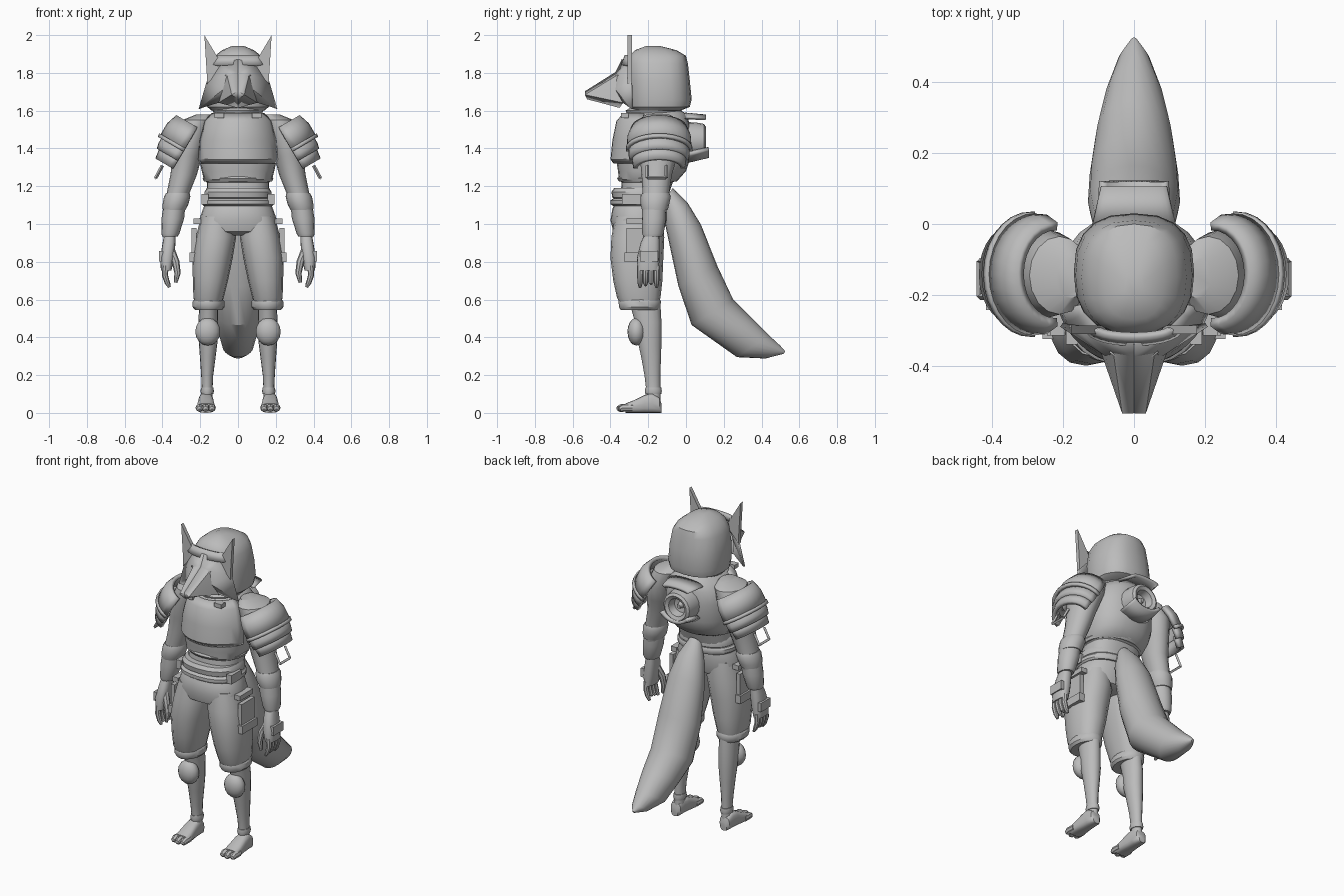
import bpy, bmesh, math
from mathutils import Vector as V

grey = bpy.data.materials.new("plain grey")
grey.diffuse_color = (0.5, 0.5, 0.5, 1)


def make(name, verts, faces, mirror=False, thick=0, angle=35):
    """Mesh object with optional thickness and left/right mirroring."""
    me = bpy.data.meshes.new(name)
    me.from_pydata([tuple(v) for v in verts], [], faces)
    bm = bmesh.new()
    bm.from_mesh(me)
    bmesh.ops.recalc_face_normals(bm, faces=bm.faces)
    bm.to_mesh(me)
    bm.free()
    me.materials.append(grey)
    ob = bpy.data.objects.new(name, me)
    bpy.context.collection.objects.link(ob)
    bpy.context.view_layer.objects.active = ob
    ob.select_set(True)
    bpy.ops.object.shade_smooth_by_angle(angle=math.radians(angle))
    ob.select_set(False)
    if thick:
        m = ob.modifiers.new("thickness", 'SOLIDIFY')
        m.thickness, m.offset = thick, 0
    if mirror:
        ob.modifiers.new("mirror", 'MIRROR')
    return ob


def loft(name, rings, mirror=False, n=16, p=2.0, caps=True):
    """Skin superellipse rings given as (centre, u, v)."""
    vs, fs = [], []
    for c, u, v in rings:
        for i in range(n):
            a = 2 * math.pi * i / n
            co, si = math.cos(a), math.sin(a)
            vs.append(V(c) + V(u) * math.copysign(abs(co) ** (2 / p), co)
                      + V(v) * math.copysign(abs(si) ** (2 / p), si))
    for k in range(len(rings) - 1):
        for i in range(n):
            j = (i + 1) % n
            fs.append((k * n + i, k * n + j, k * n + n + j, k * n + n + i))
    if caps:
        fs += [tuple(range(n)), tuple(range(len(vs) - n, len(vs)))]
    return make(name, vs, fs, mirror)


def body(name, rows, **kw):
    """Centred level rings from rows (z, half width, y front, y back)."""
    return loft(name, [((0, (f + b) / 2, z), (w, 0, 0), (0, (b - f) / 2, 0)) for z, w, f, b in rows], **kw)


def limb(name, rows, **kw):
    """Mirrored level rings from rows (x, y, z, rx, ry)."""
    return loft(name, [((x, y, z), (rx, 0, 0), (0, ry, 0)) for x, y, z, rx, ry in rows], mirror=True, **kw)


def tube(name, pts, radii, mirror=True, n=8):
    rings = []
    for i, q in enumerate(pts):
        t = (V(pts[min(i + 1, len(pts) - 1)]) - V(pts[max(i - 1, 0)])).normalized()
        u = t.cross(V((0, 1, 0)) if abs(t.y) < 0.8 else V((1, 0, 0))).normalized()
        rings.append((q, u * radii[i], t.cross(u) * radii[i]))
    return loft(name, rings, mirror, n)


def shell(name, rows, o, u, v, d, a0, a1, thick, mirror=False, n=14):
    """Curved plate: arcs of rows (t along d, radius u, radius v)."""
    vs, fs = [], []
    for t, ru, rv in rows:
        for i in range(n + 1):
            a = math.radians(a0 + (a1 - a0) * i / n)
            vs.append(V(o) + V(d) * t + V(u) * ru * math.cos(a) + V(v) * rv * math.sin(a))
    m = n + 1
    for k in range(len(rows) - 1):
        fs += [(k * m + i, k * m + i + 1, k * m + m + i + 1, k * m + m + i) for i in range(n)]
    return make(name, vs, fs, mirror, thick)


def prism(name, pts, y0, y1, mirror=True):
    """Outline in x, z pushed from y0 to y1."""
    n = len(pts)
    vs = [(x, y, z) for y in (y0, y1) for x, z in pts]
    fs = [tuple(range(n)), tuple(range(n, 2 * n))]
    fs += [(i, (i + 1) % n, n + (i + 1) % n, n + i) for i in range(n)]
    return make(name, vs, fs, mirror)


def box(name, c, s, mirror=True):
    x, y, z = c
    a, b, h = s[0] / 2, s[1] / 2, s[2] / 2
    return prism(name, [(x - a, z - h), (x + a, z - h), (x + a, z + h), (x - a, z + h)], y - b, y + b, mirror)


# Hood
body("hood", [(1.60, .14, -.28, -.03), (1.62, .163, -.30, .02), (1.66, .17, -.305, .03), (1.76, .165, -.31, .02),
              (1.85, .148, -.31, .01), (1.89, .122, -.30, 0), (1.92, .085, -.27, -.05), (1.943, .03, -.21, -.14)],
     n=20, p=2.5)
shell("hood_brow", [(0, .04, .13), (.05, .02, .10)], (0, -.295, 1.84), (0, -1, 0), (1, 0, 0), (0, 0, 1), -90, 90, .02)

# Fox mask: faceted half, mirrored
half = [(0, -.53, 1.70), (.03, -.53, 1.685), (0, -.52, 1.665), (0, -.37, 1.80), (.055, -.36, 1.785),
        (0, -.335, 1.87), (.085, -.31, 1.84), (.16, -.29, 1.76), (.205, -.285, 1.61), (.10, -.33, 1.645),
        (0, -.35, 1.62), (.075, -.37, 1.71)]
make("fox_mask", half, [(0, 1, 4, 3), (3, 4, 6, 5), (4, 11, 7, 6), (1, 11, 4), (11, 8, 7), (11, 9, 8),
                        (1, 2, 10, 9), (1, 9, 11), (0, 1, 2)], True, .012, 20)
prism("fox_ear", [(.08, 1.835), (.165, 1.74), (.165, 1.79), (.178, 2.0)], -.31, -.287)
make("eye_slit", [(.028, -.391, 1.765), (.045, -.381, 1.765), (.068, -.36, 1.788), (.05, -.372, 1.785)],
     [(0, 1, 2, 3)], True, .006)

# Torso, chest plate, collar and belts
body("torso", [(1.62, .075, -.27, -.06), (1.585, .13, -.32, 0), (1.53, .19, -.35, .02), (1.45, .205, -.365, .025),
               (1.34, .205, -.37, .02), (1.28, .192, -.36, .0), (1.235, .18, -.355, -.04), (1.22, .165, -.34, -.07),
               (1.13, .165, -.35, -.10)], n=24, p=2.4)
shell("chest_plate", [(1.58, .15, .14), (1.54, .185, .18), (1.44, .205, .205), (1.345, .215, .215), (1.325, .20, .205)],
      (0, -.175, 0), (0, -1, 0), (1, 0, 0), (0, 0, 1), -72, 72, .02)
body("neck_scarf", [(1.57, .12, -.31, -.03), (1.60, .135, -.32, -.02), (1.625, .10, -.28, -.05)])
box("collar_tab", (.10, -.325, 1.575), (.05, .04, .025))
body("jacket_hem", [(1.255, .18, -.355, -.03), (1.24, .187, -.365, -.035), (1.225, .18, -.355, -.05)], n=24)
body("waist_wrap", [(1.19, .165, -.38, -.10), (1.17, .178, -.395, -.09), (1.14, .178, -.39, -.09),
                    (1.13, .165, -.37, -.10)], n=24, p=2.4)
body("belt", [(1.135, .18, -.385, -.09), (1.125, .19, -.40, -.085), (1.105, .19, -.40, -.085),
              (1.095, .18, -.385, -.09)], n=24, p=2.4)
box("belt_pouch", (.175, -.29, 1.13), (.035, .10, .055))

# Trousers with cuffs and pockets
body("trouser_hips", [(1.14, .16, -.36, -.10), (1.08, .185, -.39, -.10), (1.02, .207, -.40, -.10),
                      (.96, .20, -.385, -.12), (.94, .15, -.33, -.17)], n=24, p=2.3)
limb("trouser_leg", [(.105, -.25, 1.04, .09, .125), (.117, -.255, .93, .107, .14), (.135, -.26, .82, .107, .14),
                     (.146, -.255, .70, .093, .13), (.156, -.25, .61, .08, .115), (.156, -.245, .57, .07, .10)], p=2.3)
limb("trouser_cuff", [(.156, -.245, .605, .073, .105), (.156, -.245, .59, .084, .112), (.156, -.245, .56, .084, .11),
                      (.156, -.245, .545, .072, .10)])
box("pocket_flap", (.215, -.25, 1.015), (.04, .13, .03))
box("cargo_pocket", (.233, -.25, .89), (.025, .13, .18))
box("cargo_flap", (.24, -.25, .825), (.035, .15, .05))

# Lower legs, knee pads and feet
limb("shin", [(.155, -.215, .57, .05, .08), (.158, -.2, .48, .052, .07), (.158, -.193, .38, .05, .063),
              (.16, -.185, .30, .042, .053), (.163, -.178, .20, .032, .042), (.163, -.172, .10, .027, .036),
              (.165, -.172, .04, .033, .037)])
limb("knee_pad", [(.16, -.262, .43 + .073 * math.sin(a), .064 * math.cos(a) + .002, .046 * math.cos(a) + .002)
                  for a in [math.radians(d) for d in range(-90, 91, 22)]])
limb("ankle_strap", [(.163, -.173, .135, .032, .042), (.163, -.173, .115, .036, .045), (.163, -.173, .10, .032, .042)])
loft("foot", [((.17, y, h / 2), (w, 0, 0), (0, 0, h / 2)) for y, w, h in
              [(-.13, .022, .05), (-.14, .034, .08), (-.18, .039, .105), (-.22, .041, .095), (-.28, .047, .065),
               (-.32, .046, .05)]], mirror=True, p=3)
for i, (x, y) in enumerate([(.138, -.335), (.171, -.342), (.204, -.332)]):
    tube(f"toe_{i}", [(x, y + .05, .026), (x, y, .027), (x, y - .017, .02), (x, y - .023, .016)],
         [.02, .021, .016, .006])

# Arms, bracers and hands
limb("arm", [(.18, -.15, 1.58, .04, .06), (.21, -.145, 1.55, .085, .11), (.245, -.14, 1.46, .09, .125),
             (.268, -.145, 1.36, .078, .10), (.288, -.155, 1.26, .07, .08), (.318, -.16, 1.16, .06, .07),
             (.34, -.165, 1.06, .053, .06), (.357, -.175, .95, .036, .045)])
limb("elbow_guard", [(.318, -.16, 1.165, .062, .072), (.322, -.16, 1.145, .07, .08), (.332, -.165, 1.10, .068, .075),
                     (.338, -.165, 1.075, .06, .068)])
limb("bracer", [(.338, -.168, 1.085, .058, .064), (.345, -.17, 1.03, .06, .064), (.358, -.175, .95, .048, .057),
                (.36, -.177, .935, .042, .05)])
limb("palm", [(.36, -.18, .95, .03, .038), (.365, -.19, .90, .034, .05), (.375, -.20, .82, .038, .06),
              (.38, -.20, .755, .028, .056)], p=2.6)
box("knuckle_plate", (.407, -.195, .83), (.022, .095, .055))
for i in range(4):
    y = -.243 + .029 * i
    tube(f"finger_{i}", [(.383, y, .78), (.387, y, .73), (.375, y, .69), (.362, y, .665 + .01 * (i % 3))],
         [.017, .016, .014, .008])
tube("thumb", [(.355, -.215, .86), (.33, -.235, .80), (.32, -.24, .74), (.33, -.24, .69)], [.022, .02, .017, .009])

# Layered shoulder armour, tilted along the arm
U, D, Y, O = (.86, 0, .5), (.5, 0, -.86), (0, 1, 0), (.22, -.142, 1.51)
for nm, rows in [("shoulder_plate_upper", [(0, .115, .135), (.06, .135, .157), (.135, .135, .16)]),
                 ("shoulder_plate_middle", [(.11, .12, .15), (.17, .122, .15), (.20, .115, .145)]),
                 ("shoulder_plate_lower", [(.18, .105, .135), (.25, .095, .125)])]:
    shell(nm, rows, O, U, Y, D, -92, 92, .024, True)
shell("shoulder_rim", [(.125, .145, .167), (.145, .145, .167)], O, U, Y, D, -92, 92, .02, True)
loop = [(.40, -.205, 1.31), (.435, -.205, 1.245), (.435, -.105, 1.245), (.40, -.105, 1.31)]
for i in range(3):
    tube(f"shoulder_buckle_{i}", loop[i:i + 2], [.009, .009], n=4)

# Back device: hollow drum with a nozzle and brackets
loft("back_drum", [((0, y, 1.44), (r, 0, 0), (0, 0, r)) for y, r in
                   [(-.02, .10), (.05, .098), (.095, .09), (.105, .075), (.095, .055), (.05, .045), (.045, .02),
                    (.075, .012)]], n=20)
shell("back_bracket_lower", [(0, .12, .125), (.125, .115, .12)], (0, -.005, 1.45), (0, 0, -1), (1, 0, 0),
      (0, 1, .2), -50, 50, .02)
shell("back_bracket_upper", [(0, .02, .11), (.11, .015, .085)], (0, -.005, 1.56), (0, 0, 1), (1, 0, 0),
      (0, 1, -.05), -90, 90, .02)

# Tail: sections between upper and lower edges (y, z) with half width
edges = [(-.07, 1.19, -.12, 1.12, .04), (.01, 1.11, -.115, 1.02, .085), (.08, .995, -.085, .88, .115),
         (.165, .78, -.04, .67, .13), (.25, .60, .03, .465, .125), (.35, .50, .15, .38, .108),
         (.44, .41, .27, .295, .082), (.50, .355, .42, .288, .045), (.526, .325, .515, .312, .008)]
loft("tail", [((0, (a + c) / 2, (b + d) / 2), (w, 0, 0), (0, (a - c) / 2, (b - d) / 2)) for a, b, c, d, w in edges],
     n=20)
